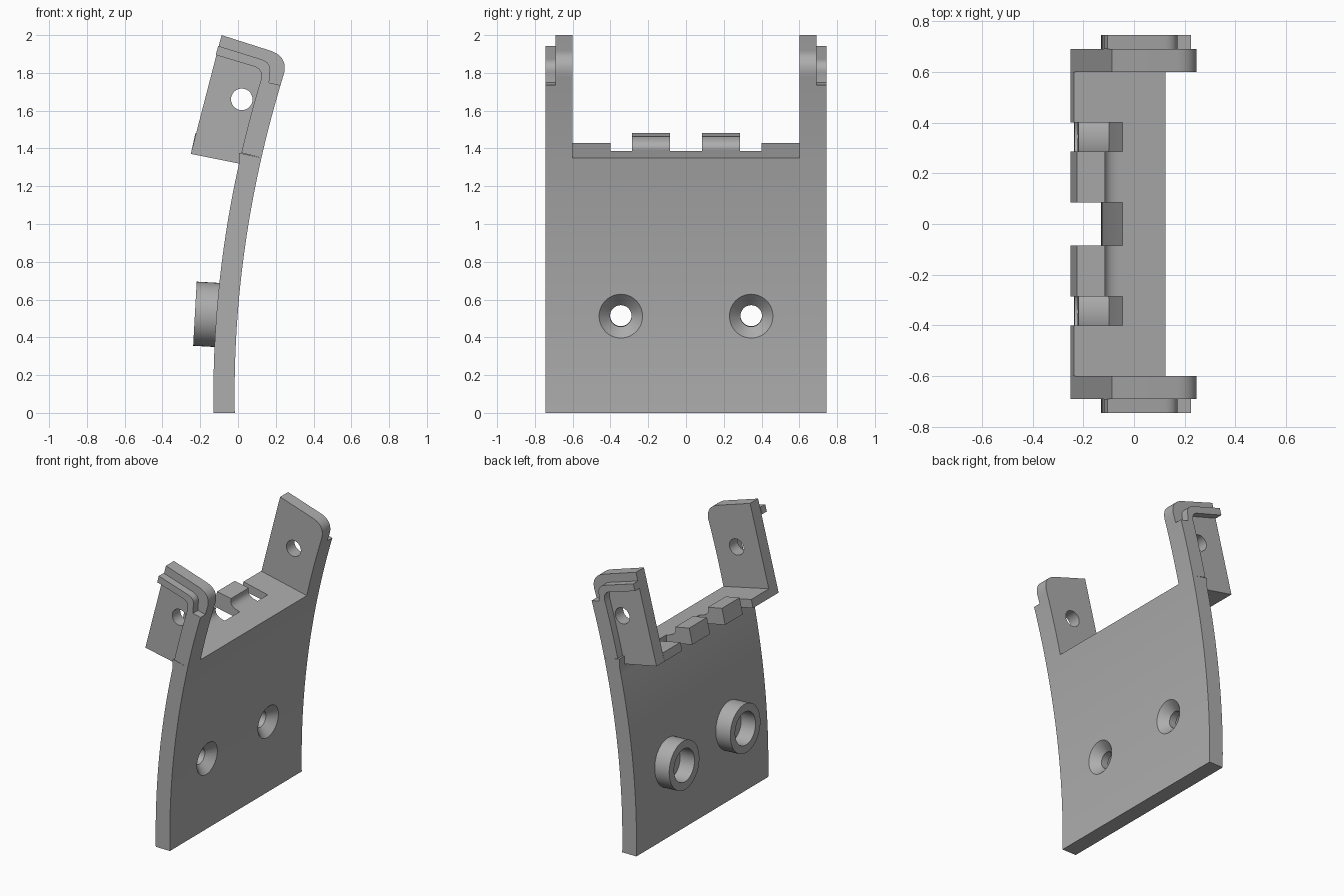
import bpy, bmesh
from math import pi, atan
from mathutils import Matrix, Vector

cube = bpy.data.objects.get("Cube")
if cube:
    bpy.data.objects.remove(cube, do_unlink=True)

grey = bpy.data.materials.new("mid grey")
grey.use_nodes = True
grey.diffuse_color = (0.42, 0.42, 0.42, 1)
grey.node_tree.nodes["Principled BSDF"].inputs["Base Color"].default_value = (0.42, 0.42, 0.42, 1)


def finish(bm, name):
    bmesh.ops.recalc_face_normals(bm, faces=bm.faces)
    mesh = bpy.data.meshes.new(name)
    bm.to_mesh(mesh)
    bm.free()
    mesh.materials.append(grey)
    ob = bpy.data.objects.new(name, mesh)
    bpy.context.collection.objects.link(ob)
    return ob


def extrude(name, profile, y0, y1):
    """Solid from an (x, z) outline pulled along y."""
    bm = bmesh.new()
    face = bm.faces.new([bm.verts.new((x, y0, z)) for x, z in profile])
    out = bmesh.ops.extrude_face_region(bm, geom=[face])["geom"]
    moved = [v for v in out if isinstance(v, bmesh.types.BMVert)]
    bmesh.ops.translate(bm, verts=moved, vec=(0, y1 - y0, 0))
    return finish(bm, name)


def lathe(name, profile, matrix, closed=False):
    """Solid from (radius, height) points turned about z, then placed."""
    bm = bmesh.new()
    verts = [bm.verts.new((r, 0, h)) for r, h in profile]
    edges = [bm.edges.new(p) for p in zip(verts, verts[1:])]
    if closed:
        edges.append(bm.edges.new((verts[-1], verts[0])))
    bmesh.ops.spin(bm, geom=verts + edges, axis=(0, 0, 1), cent=(0, 0, 0),
                   angle=2 * pi, steps=48)
    bmesh.ops.remove_doubles(bm, verts=bm.verts, dist=0.0001)
    bm.transform(matrix)
    return finish(bm, name)


def activate(ob):
    bpy.ops.object.select_all(action="DESELECT")
    ob.select_set(True)
    bpy.context.view_layer.objects.active = ob


def cut(ob, cutter):
    activate(ob)
    mod = ob.modifiers.new("cut", "BOOLEAN")
    mod.operation = "DIFFERENCE"
    mod.solver = "EXACT"
    mod.object = cutter
    bpy.ops.object.modifier_apply(modifier=mod.name)
    bpy.data.objects.remove(cutter, do_unlink=True)


def bend(z):
    return (z - 0.1) ** 2 / 11


def curve(offset, z0, z1, n=16):
    """Points on a plate face between two heights."""
    zs = [z0 + (z1 - z0) * i / n for i in range(n + 1)]
    return [(offset + bend(z), z) for z in zs]


def corner(a, c, b, n=10):
    """Rounded corner from a to b around c."""
    a, c, b = Vector(a), Vector(c), Vector(b)
    ts = [i / n for i in range(n + 1)]
    return [tuple(a * (1 - t) ** 2 + c * 2 * t * (1 - t) + b * t * t) for t in ts]


OUT, IN = -0.018, -0.13          # offsets of the plate's two faces
HALF, EAR_IN, EAR_OUT = 0.745, 0.6, 0.69


def top(x):
    return 1.35 - (x - 0.125) * 0.22


def under(x):
    return 1.32 - (x - 0.005) * 0.2


parts = []
inner_x = IN + bend(1.32)

# Curved plate
plate = extrude("curved_plate", curve(OUT, 0, 1.35, 24)
                + [(inner_x, top(inner_x))] + curve(IN, 1.32, 0, 24), -HALF, HALF)
parts.append(plate)

# Screw holes with countersinks, and collars behind them
tilt = Matrix.Rotation(pi / 2 + atan(0.055), 4, "Y")
for side, y in (("right", -0.345), ("left", 0.345)):
    sink = lathe("sink_cutter", [(0, -0.4), (0.057, -0.4), (0.057, -0.058),
                                 (0.115, 0), (0.155, 0.04), (0, 0.04)],
                 Matrix.Translation((OUT + bend(0.51), y, 0.51)) @ tilt)
    cut(plate, sink)
    parts.append(lathe(side + "_screw_collar",
                       [(0.115, 0), (0.17, 0), (0.17, 0.15), (0.115, 0.15)],
                       Matrix.Translation((-0.228, y, 0.525)) @ tilt, closed=True))

# Side ears and the rabbeted rails outside them
ear_shape = ([(-0.25, under(-0.25)), (-0.087, 2.0)]
             + corner((0.17, 1.918), (0.262, 1.888), (OUT + bend(1.8), 1.8))
             + curve(OUT, 1.8, 1.35)[1:]
             + [(inner_x, top(inner_x)), (inner_x, 1.32)])
rail_shape = (curve(OUT, 1.35, 1.735) + [(0.165, 1.748)]
              + corner((0.167, 1.79), (0.185, 1.853), (0.12, 1.873))
              + [(-0.105, 1.943), (-0.118, 1.895)]
              + corner((0.085, 1.834), (0.132, 1.82), (IN + bend(1.765), 1.765))
              + curve(IN, 1.765, top(inner_x))[1:])
for side, s in (("right", -1), ("left", 1)):
    ear = extrude(side + "_ear", ear_shape, s * EAR_IN, s * EAR_OUT)
    pin = lathe("pin_cutter", [(0, -1), (0.057, -1), (0.057, 1), (0, 1)],
                Matrix.Translation((0.02, 0, 1.66)) @ Matrix.Rotation(pi / 2, 4, "X"))
    cut(ear, pin)
    parts += [ear, extrude(side + "_rail", rail_shape, s * EAR_OUT, s * HALF)]

# Shelf between the ears, with tabs and hooked clips
BACK = -0.045
parts.append(extrude("shelf", [(inner_x, 1.32), (BACK, under(BACK)), (BACK, top(BACK)),
                               (inner_x, top(inner_x))], -EAR_IN, EAR_IN))
tab_shape = [(BACK, under(BACK)), (-0.25, under(-0.25)), (-0.237, top(-0.237)),
             (BACK, top(BACK))]
clip_shape = (tab_shape[:2] + [(-0.225, 1.483)]
              + corner((-0.115, 1.462), (-0.128, top(-0.128)), (-0.06, top(-0.06)))
              + [(BACK, top(BACK))])
for side, s in (("right", -1), ("left", 1)):
    parts.append(extrude(side + "_tab", tab_shape, s * 0.4, s * EAR_IN))
    parts.append(extrude(side + "_clip", clip_shape, s * 0.085, s * 0.285))

for ob in parts:
    activate(ob)
    bpy.ops.object.shade_smooth_by_angle(angle=0.5)
